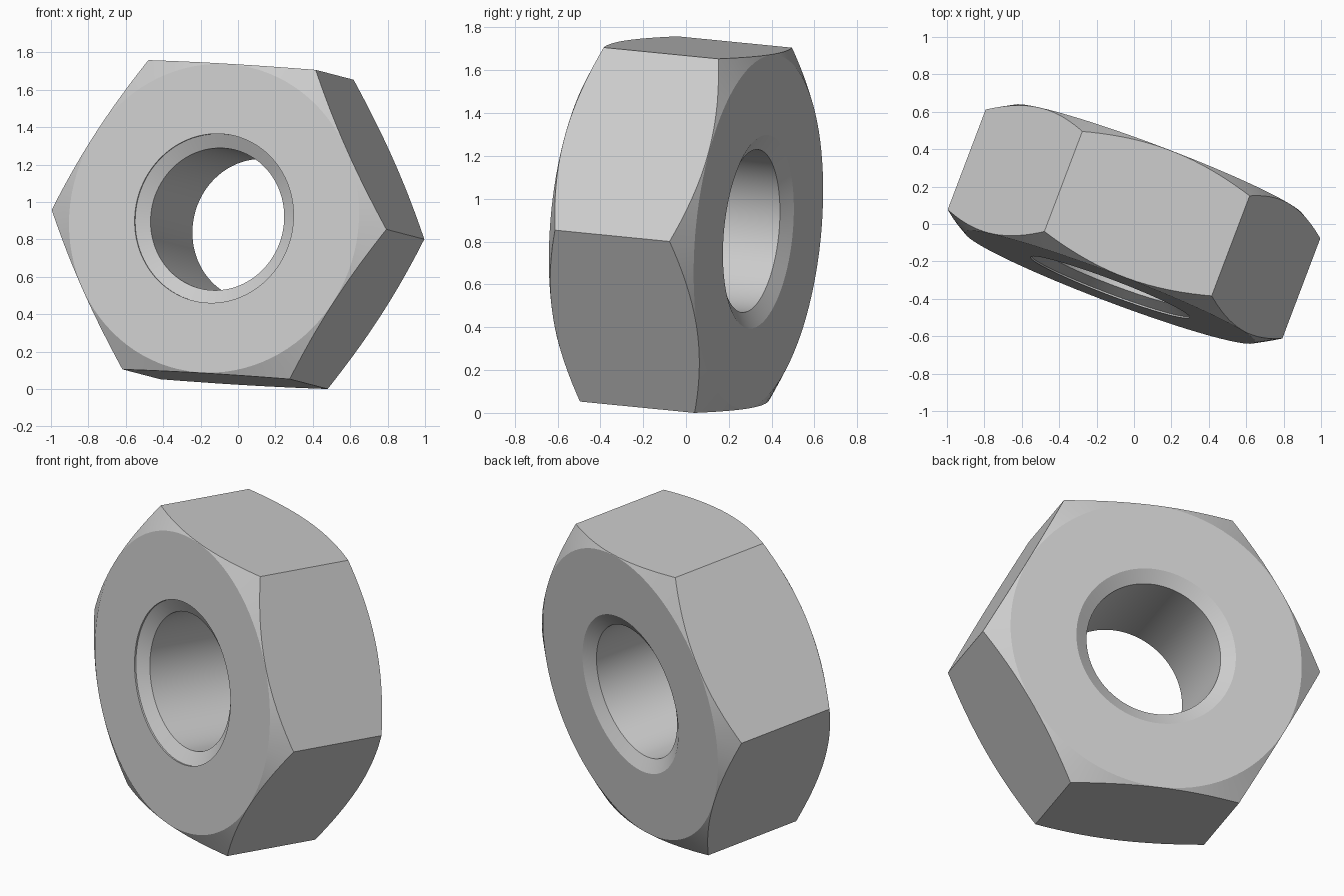
import bpy
import bmesh
import math
from mathutils import Matrix, Vector

if "Cube" in bpy.data.objects:
    bpy.data.objects.remove(bpy.data.objects["Cube"])

CORNER = 0.96      # centre to hex corner
HALF = 0.363       # half thickness
FACE = 0.829       # radius of the flat end faces
BORE = 0.382
RIM = 0.454        # bore countersink radius
SLOPE = math.tan(math.radians(30))
SEGMENTS = 96


def make_object(name, bm):
    bmesh.ops.recalc_face_normals(bm, faces=bm.faces[:])
    mesh = bpy.data.meshes.new(name)
    bm.to_mesh(mesh)
    bm.free()
    obj = bpy.data.objects.new(name, mesh)
    bpy.context.scene.collection.objects.link(obj)
    return obj


def lathe(name, profile):
    """Spin a closed (radius, height) profile around z."""
    bm = bmesh.new()
    rings = []
    for i in range(SEGMENTS):
        a = math.tau * (i + 0.5) / SEGMENTS
        rings.append([bm.verts.new((r * math.cos(a), r * math.sin(a), h)) for r, h in profile])
    n = len(profile)
    for i in range(SEGMENTS):
        here, after = rings[i], rings[(i + 1) % SEGMENTS]
        for j in range(n):
            k = (j + 1) % n
            bm.faces.new((here[j], after[j], after[k], here[k]))
    return make_object(name, bm)


# Hexagonal bar
bm = bmesh.new()
base = bm.faces.new([bm.verts.new((CORNER * math.cos(math.tau * i / 6),
                                   CORNER * math.sin(math.tau * i / 6), -0.5)) for i in range(6)])
top = bmesh.ops.extrude_face_region(bm, geom=[base])["geom"]
bmesh.ops.translate(bm, verts=[v for v in top if isinstance(v, bmesh.types.BMVert)], vec=(0, 0, 1))
nut = make_object("hex_nut", bm)

# Turned ring: chamfered ends, countersunk bore, small lip at the front
outer = 1.1
shoulder = HALF - (outer - FACE) * SLOPE
sink = HALF - (RIM - BORE) * SLOPE
lip = 0.009
ring = lathe("turning_cutter", [
    (RIM, -HALF), (FACE, -HALF), (outer, -shoulder), (outer, shoulder),
    (FACE, HALF), (RIM, HALF), (BORE, sink), (BORE, -sink + lip), (RIM, -HALF + lip)])
ring.hide_render = True

cut = nut.modifiers.new("turning", "BOOLEAN")
cut.operation = "INTERSECT"
cut.solver = "EXACT"
cut.object = ring
bpy.context.view_layer.objects.active = nut
nut.select_set(True)
bpy.ops.object.modifier_apply(modifier=cut.name)
bpy.data.objects.remove(ring)

# Tilt the nut axis and stand it on the ground
axis = Vector((0.353, 0.931, -0.092)).normalized()
side = Vector((0.935, -0.352, -0.055))
side = (side - axis * side.dot(axis)).normalized()
nut.data.transform(Matrix((side, axis.cross(side), axis)).transposed().to_4x4())
nut.data.transform(Matrix.Translation((0, 0, -min(v.co.z for v in nut.data.vertices))))

# Plain grey metal
metal = bpy.data.materials.new("grey_metal")
metal.use_nodes = True
colour = (0.6, 0.6, 0.6, 1)
metal.diffuse_color = colour
metal.node_tree.nodes["Principled BSDF"].inputs["Base Color"].default_value = colour
nut.data.materials.clear()
nut.data.materials.append(metal)

bpy.ops.object.shade_smooth_by_angle(angle=math.radians(25))
